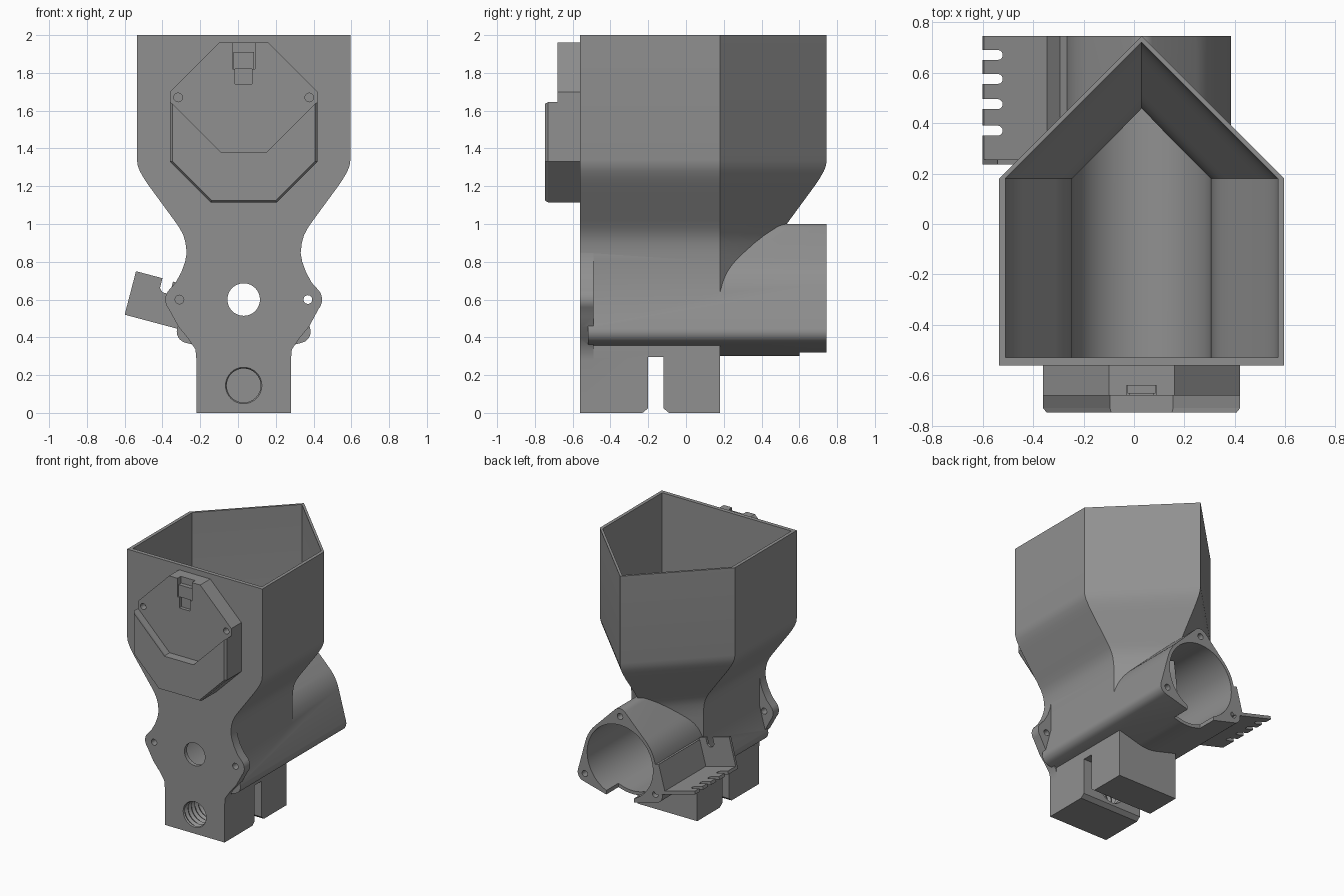
import bpy, bmesh, math
from mathutils import Vector
from mathutils.geometry import convex_hull_2d

if "Cube" in bpy.data.objects:
    bpy.data.objects.remove(bpy.data.objects["Cube"])

CX, BORE_Z = 0.03, 0.60
grey = bpy.data.materials.new("grey plastic")
grey.diffuse_color = (0.28, 0.28, 0.28, 1)
grey.use_nodes = True
grey.node_tree.nodes["Principled BSDF"].inputs["Base Color"].default_value = grey.diffuse_color


def loft(name, rings):
    """Skin a stack of equal-length rings and cap both ends."""
    bm = bmesh.new()
    vs = [[bm.verts.new(p) for p in r] for r in rings]
    n = len(vs[0])
    for a, b in zip(vs, vs[1:]):
        for i in range(n):
            j = (i + 1) % n
            bm.faces.new((a[i], a[j], b[j], b[i]))
    bm.faces.new(vs[0][::-1])
    bm.faces.new(vs[-1])
    bmesh.ops.recalc_face_normals(bm, faces=bm.faces)
    me = bpy.data.meshes.new(name)
    bm.to_mesh(me)
    bm.free()
    me.materials.append(grey)
    ob = bpy.data.objects.new(name, me)
    bpy.context.collection.objects.link(ob)
    return ob


def prism(name, pts, y0, y1):
    """Front outline (x, z) extruded along y."""
    return loft(name, [[(x, y, z) for x, z in pts] for y in (y0, y1)])


def box(name, x0, x1, y0, y1, z0, z1):
    return prism(name, [(x0, z0), (x1, z0), (x1, z1), (x0, z1)], y0, y1)


def arc(x, z, r, a0=0, a1=360, n=48):
    full = a1 - a0 == 360
    steps = n if full else n + 1
    return [(x + r * math.cos(math.radians(a0 + (a1 - a0) * i / n)),
             z + r * math.sin(math.radians(a0 + (a1 - a0) * i / n))) for i in range(steps)]


def rod(x, z, r, y0, y1, n=48):
    return prism("rod", arc(x, z, r, n=n), y0, y1)


def combine(target, others, op):
    for o in others:
        m = target.modifiers.new("b", 'BOOLEAN')
        m.operation, m.solver, m.object = op, 'EXACT', o
        bpy.context.view_layer.objects.active = target
        bpy.ops.object.modifier_apply(modifier=m.name)
        bpy.data.objects.remove(o)


def smooth(ob, angle=30):
    bpy.ops.object.select_all(action='DESELECT')
    ob.select_set(True)
    bpy.context.view_layer.objects.active = ob
    bpy.ops.object.shade_smooth_by_angle(angle=math.radians(angle))


def pentagon(z, hw, front):
    """House-shaped plan section with a right-angled point at the back."""
    return [(CX - hw, front, z), (CX + hw, front, z), (CX + hw, 0.18, z),
            (CX, 0.18 + hw, z), (CX - hw, 0.18, z)]


# Hopper: plan section swelling upwards from the neck
levels = [(0.5, .30), (0.8, .301), (0.85, .302), (0.9, .308), (0.94, .319), (0.98, .34), (1.02, .368),
          (1.20, .50), (1.24, .527), (1.28, .55), (1.31, .561), (1.34, .565), (2.0, .565)]
body = loft("hopper_body", [pentagon(z, h, -0.56) for z, h in levels])

# Clamp block under the bore, with a slot
block_yz = [(-.56, 0), (-.23, 0), (-.2, .025), (-.2, .295), (-.12, .295), (-.12, .025),
            (-.09, 0), (.18, 0), (.18, .55), (-.56, .55)]
block = loft("block", [[(x, y, z) for y, z in block_yz] for x in (CX - .25, CX + .25)])

# Barrel: circle plus three ears, wrapped in a hull
ears = [(CX + .34 * math.cos(math.radians(a)), BORE_Z + .34 * math.sin(math.radians(a)))
        for a in (90, 210, 330)]
cloud = arc(CX, BORE_Z, .30, n=72)
for ex, ez in ears:
    cloud += arc(ex, ez, .06, n=24)
hull = [cloud[i] for i in convex_hull_2d([Vector(p) for p in cloud])]
barrel = prism("barrel", hull, -0.52, 0.745)

# Front plate with two side ears
half = [(.25, .28), (.255, .335), (.295, .395), (.345, .455), (.375, .51)]
half += arc(.34, .6, .075, -40, 40, 10)
half += [(.36, .69), (.33, .745), (.31, .80), (.301, .85), (.30, .9)]
outline = [(CX + x, z) for x, z in half] + [(CX - x, z) for x, z in reversed(half)]
plate = prism("plate", outline, -0.56, -0.49)
combine(body, [block, barrel, plate], 'UNION')

# Hollow interior, bore and holes
inner = [(0.61, .274), (0.86, .275)] + [(z, h - .025) for z, h in levels[3:-1]] + [(2.05, .54)]
cavity = loft("cavity", [pentagon(z, h, -0.53) for z, h in inner])
teeth = [(-.57 + .02 * i, .103 if i % 2 == 0 else .09) for i in range(19)] + [(-.16, .09)]
thread = loft("thread", [[(x, y, z) for x, z in arc(CX, .145, r, n=32)] for y, r in teeth])
cuts = [cavity, rod(CX, BORE_Z, .275, -0.53, 0.8, 72), rod(CX, BORE_Z, .086, -0.6, -0.5), thread,
        box("notch", CX - .115, CX + .115, 0.6, 0.8, 0.2, 0.42)]
cuts += [rod(CX + s * .34, BORE_Z, .023, -0.6, -0.485, 20) for s in (-1, 1)]
cuts += [rod(ex, ez, .023, 0.6, 0.8, 20) for ex, ez in ears]
combine(body, cuts, 'DIFFERENCE')
smooth(body)

# Octagonal cover base with screw holes and latch groove
cover = prism("cover_base", [(CX + x, z) for x, z in [
    (-.13, 1.96), (.13, 1.96), (.39, 1.70), (.39, 1.33), (.175, 1.115),
    (-.175, 1.115), (-.39, 1.33), (-.39, 1.70)]], -0.68, -0.55)
combine(cover, [box("groove", CX - .06, CX + .06, -0.7, -0.64, 1.82, 1.98),
                box("groove_end", CX - .045, CX + .045, -0.7, -0.655, 1.74, 1.83)]
        + [rod(CX + s * .347, 1.67, .023, -0.7, -0.63, 20) for s in (-1, 1)], 'DIFFERENCE')
latch = box("cover_latch", CX - .055, CX + .055, -0.672, -0.63, 1.82, 1.91)

# Raised lower half of the cover with a chamfered rim
rim = [(-.39, 1.645), (-.39, 1.33), (-.175, 1.115), (.175, 1.115), (.39, 1.33),
       (.39, 1.645), (.125, 1.38), (-.125, 1.38)]
loft("cover_rim", [[(CX + x * s, y, 1.38 + (z - 1.38) * s) for x, z in rim]
                   for y, s in ((-.67, 1), (-.73, 1), (-.747, .965))])

# Side cable bracket: slotted shelf, end wall and root along the barrel
shelf = prism("bracket_shelf", [(-.60, .52), (-.594, .543), (-.33, .473), (-.25, .45), (-.27, .432)],
              0.235, 0.745)
slots = []
for y in (.67, .575, .475, .37):
    pts = [(-.65, y - .02), (-.54, y - .02)] + \
          [(-.54 + .02 * math.sin(math.radians(a)), y - .02 * math.cos(math.radians(a)))
           for a in range(30, 180, 30)] + [(-.54, y + .02), (-.65, y + .02)]
    slots.append(loft("slot", [[(x, yy, z) for x, yy in pts] for z in (.4, .7)]))
combine(shelf, slots, 'DIFFERENCE')
prism("bracket_end_wall", [(-.60, .52), (-.54, .75), (-.40, .713), (-.413, .66), (-.40, .638),
                           (-.375, .632), (-.357, .645), (-.344, .695), (-.29, .68), (-.25, .55),
                           (-.25, .45), (-.27, .432)], 0.235, 0.255)
prism("bracket_root", [(-.345, .475), (-.293, .665), (-.25, .65), (-.25, .45)], 0.235, 0.745)
